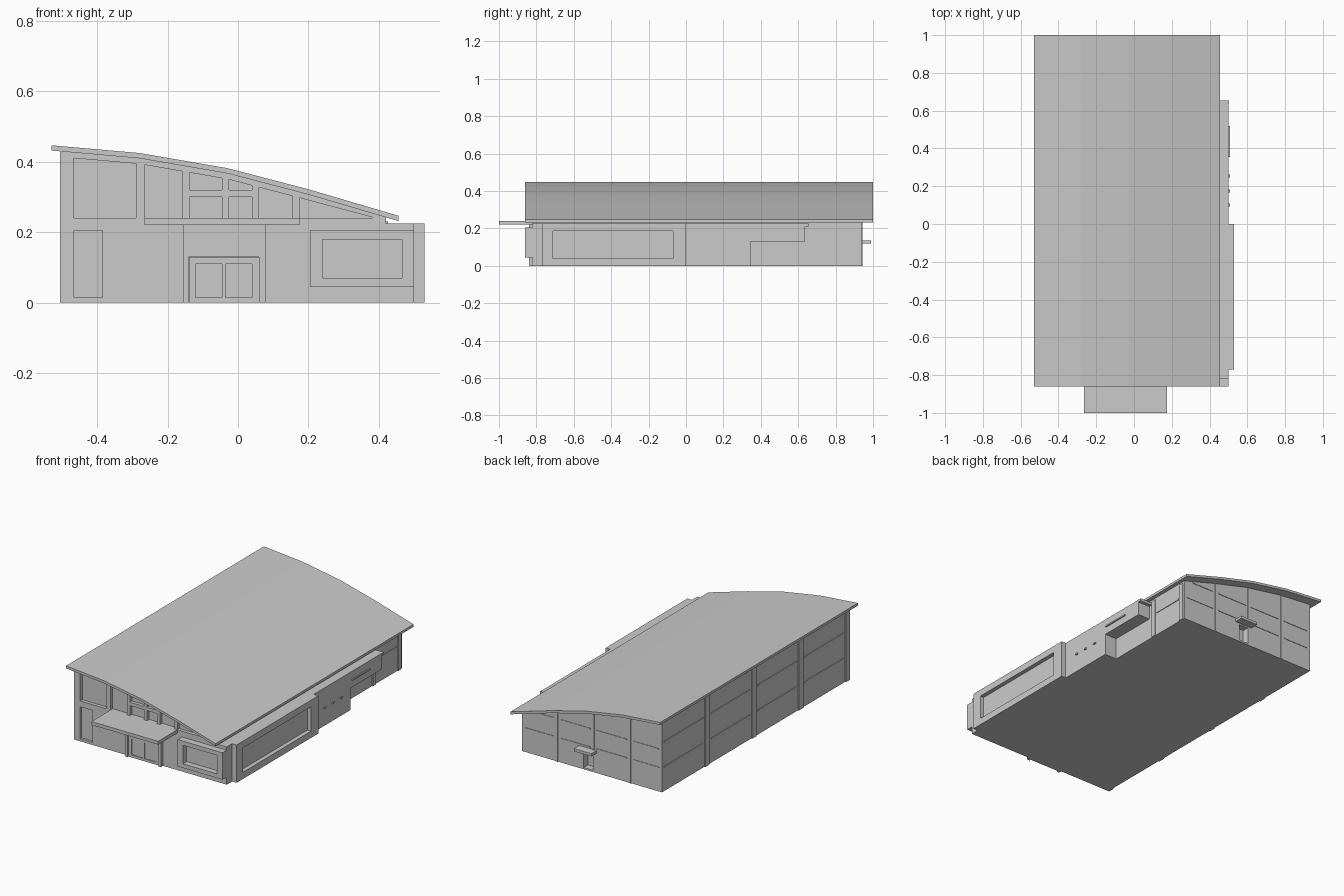
import bpy, bmesh

cube = bpy.data.objects.get("Cube")
if cube:
    bpy.data.objects.remove(cube, do_unlink=True)

grey = bpy.data.materials.new("light grey")
grey.use_nodes = True
grey.diffuse_color = (0.6, 0.6, 0.6, 1)
grey.node_tree.nodes["Principled BSDF"].inputs["Base Color"].default_value = (0.6, 0.6, 0.6, 1)

FRONT, BACK, LEFT_WALL, RIGHT_WALL = -0.82, 0.94, 0.42, -0.5
ROOF = [(-0.53, 0.447), (-0.28, 0.425), (-0.03, 0.382), (0.2, 0.322), (0.455, 0.247)]


def roof_under(x):
    """Height of the underside of the roof at x."""
    for (x0, z0), (x1, z1) in zip(ROOF, ROOF[1:]):
        if x <= x1:
            return z0 + (z1 - z0) * (x - x0) / (x1 - x0) - 0.015
    return ROOF[-1][1] - 0.015


def prism(name, pts, y0, y1):
    """Extrude an x-z outline from y0 to y1."""
    bm = bmesh.new()
    face = bm.faces.new([bm.verts.new((x, y0, z)) for x, z in pts])
    grown = bmesh.ops.extrude_face_region(bm, geom=[face])["geom"]
    bmesh.ops.translate(bm, vec=(0, y1 - y0, 0),
                        verts=[v for v in grown if isinstance(v, bmesh.types.BMVert)])
    bmesh.ops.recalc_face_normals(bm, faces=bm.faces)
    mesh = bpy.data.meshes.new(name)
    bm.to_mesh(mesh)
    bm.free()
    mesh.materials.append(grey)
    obj = bpy.data.objects.new(name, mesh)
    bpy.context.collection.objects.link(obj)
    return obj


def box(name, x0, x1, y0, y1, z0, z1):
    return prism(name, [(x0, z0), (x1, z0), (x1, z1), (x0, z1)], y0, y1)


def cut(target, cutters):
    """Subtract each cutter from the target and delete it."""
    bpy.context.view_layer.objects.active = target
    for cutter in cutters:
        cutter.hide_render = True
        mod = target.modifiers.new("cut", 'BOOLEAN')
        mod.operation, mod.solver, mod.object = 'DIFFERENCE', 'EXACT', cutter
        bpy.ops.object.modifier_apply(modifier=mod.name)
        bpy.data.objects.remove(cutter, do_unlink=True)


# Curved roof slab
prism("roof", ROOF + [(x, z - 0.015) for x, z in reversed(ROOF)], -0.86, 1.0)

# Main hall, its top following the roof
xs = [RIGHT_WALL] + [x for x, z in ROOF[1:-1]] + [LEFT_WALL]
outline = [(RIGHT_WALL, 0), (LEFT_WALL, 0)] + [(x, roof_under(x)) for x in reversed(xs)]
hall = prism("main_hall", outline, FRONT, BACK)

# Recessed upper windows: x range, sill, optional flat head (otherwise sloped with the roof)
cutters = []
for x0, x1, sill, head in [(-0.465, -0.29, 0.24, 0), (-0.265, -0.157, 0.24, 0),
                           (-0.137, -0.045, 0.32, 0), (-0.137, -0.045, 0.24, 0.3),
                           (-0.025, 0.04, 0.32, 0), (-0.025, 0.04, 0.24, 0.3),
                           (0.06, 0.155, 0.24, 0), (0.175, 0.38, 0.24, 0)]:
    t0 = head or roof_under(x0) - 0.016
    t1 = head or max(roof_under(x1) - 0.016, sill + 0.003)
    cutters.append(prism("window_cutter", [(x0, sill), (x1, sill), (x1, t1), (x0, t0)],
                         FRONT - 0.02, FRONT + 0.02))
# Side door and rear door recesses
cutters.append(box("door_cutter", -0.465, -0.385, FRONT - 0.02, FRONT + 0.015, 0.015, 0.205))
cutters.append(box("door_cutter", -0.045, 0.015, BACK - 0.04, BACK + 0.02, 0.01, 0.11))
cut(hall, cutters)

# Entrance surround with double doors and canopy
entry = box("entrance_surround", -0.155, 0.08, FRONT - 0.02, FRONT + 0.01, 0, 0.22)
cut(entry, [box("entry_cutter", -0.14, 0.06, FRONT - 0.05, FRONT - 0.005, -0.01, 0.13)])
doors = box("entrance_doors", -0.139, 0.059, FRONT - 0.01, FRONT, 0, 0.129)
cut(doors, [box("pane_cutter", x, x + 0.075, FRONT - 0.03, FRONT - 0.004, 0.015, 0.11)
            for x in (-0.12, -0.035)])
box("entrance_canopy", -0.265, 0.175, -1.0, FRONT + 0.005, 0.22, 0.24)

# Front corner block and its projecting window frame
corner = box("corner_block", 0.4, 0.5, FRONT, 0, 0, 0.225)
frame = box("front_window_frame", 0.205, 0.5, -0.86, FRONT, 0.045, 0.205)
cut(frame, [box("frame_cutter", 0.24, 0.465, -0.9, FRONT - 0.005, 0.07, 0.18)])

# Low side wing with long recessed window
wing = box("side_wing", 0.41, 0.53, -0.77, 0, 0, 0.225)
cut(wing, [box("wing_cutter", 0.505, 0.56, -0.71, -0.07, 0.04, 0.185)])

# Rear side wing, raised bay, cap and trim
box("rear_side_wing", 0.41, 0.5, 0, 0.345, 0, 0.225)
box("raised_bay", 0.41, 0.5, 0.345, 0.635, 0.13, 0.225)
box("bay_cap", 0.41, 0.502, 0.635, 0.655, 0.21, 0.225)
box("bay_trim", 0.499, 0.507, 0.355, 0.52, 0.172, 0.18)
for y in (0.1, 0.175, 0.255):
    box("wall_lamp", 0.499, 0.508, y - 0.008, y + 0.008, 0.105, 0.113)

# Rear door canopy
box("rear_canopy", -0.07, 0.045, BACK - 0.005, 0.99, 0.118, 0.134)

# Posts and rails on the tall wall
bay = (BACK - FRONT) / 4
top = roof_under(RIGHT_WALL)
for i in range(4):
    y1 = BACK - i * bay
    box("wall_post", -0.506, -0.495, y1 - bay, y1 - bay + 0.04, 0, top - 0.003)
    for z in (0.14, 0.29):
        box("wall_rail", -0.504, -0.495, y1 - bay + 0.055, y1 - 0.02, z, z + 0.008)

# Posts and rails on the rear wall
posts = [-0.5, -0.29, -0.05, 0.19, LEFT_WALL]
for x in posts[1:4]:
    base = 0.134 if x == -0.05 else 0
    box("rear_post", x - 0.006, x + 0.006, BACK - 0.005, BACK + 0.004, base, roof_under(x) - 0.002)
for x0, x1 in zip(posts, posts[1:]):
    for z in (0.14, 0.25):
        end = min(x1 - 0.02, 0.36) if z > 0.2 else x1 - 0.02
        box("rear_rail", x0 + 0.02, end, BACK - 0.005, BACK + 0.003, z, z + 0.006)

# Posts and rail on the low wall behind the bay
for y in (0.66, 0.9):
    box("low_wall_post", 0.415, 0.426, y, y + 0.03, 0, 0.23)
box("low_wall_rail", 0.415, 0.424, 0.7, 0.89, 0.14, 0.148)
